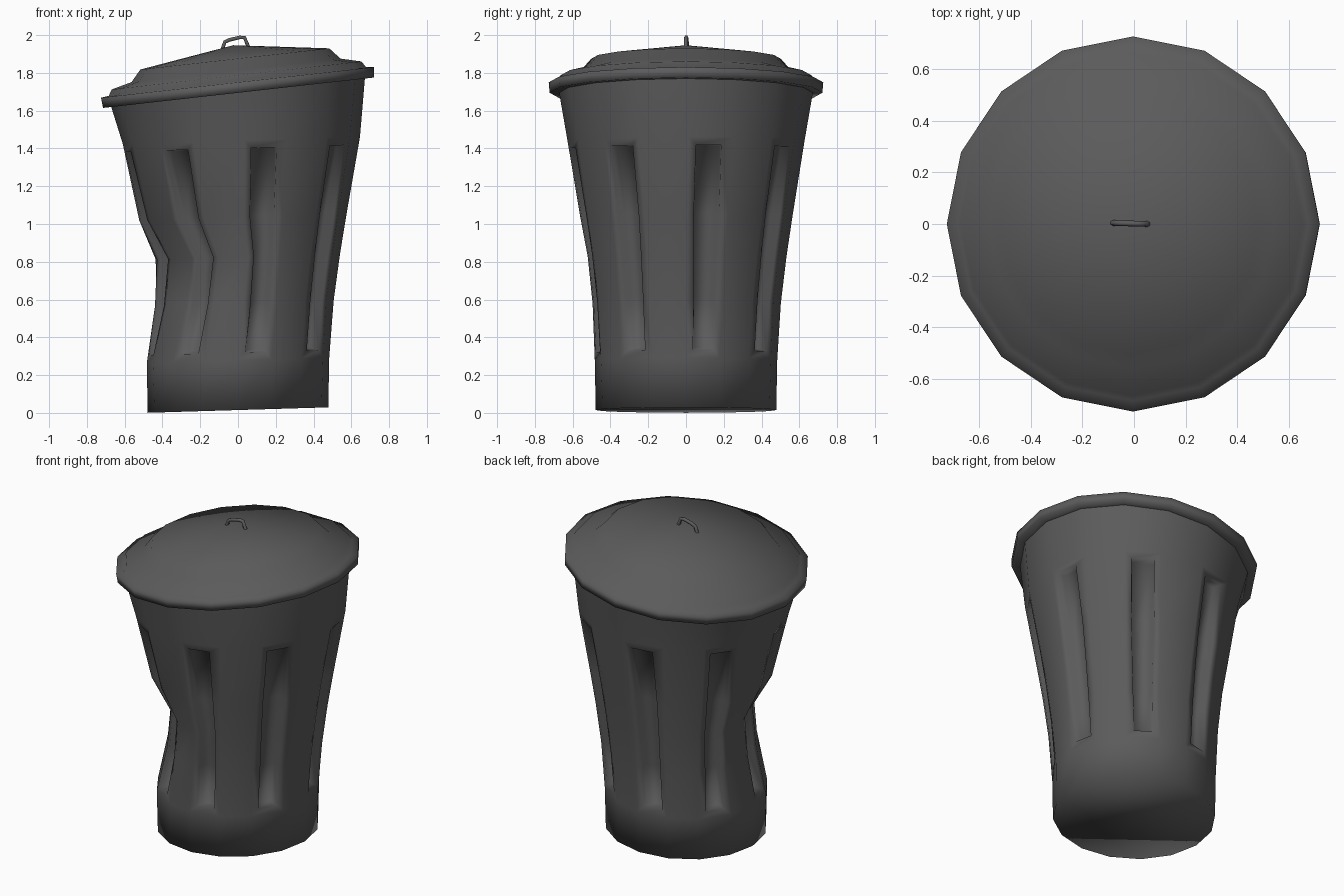
import bpy, bmesh, math
from mathutils import Matrix

if "Cube" in bpy.data.objects:
    bpy.data.objects.remove(bpy.data.objects["Cube"])

N = 16
STEP = 2 * math.pi / N
dark = bpy.data.materials.new("dark_metal")
dark.diffuse_color = (.105, .105, .105, 1)
dark.use_nodes = True
dark.node_tree.nodes["Principled BSDF"].inputs["Base Color"].default_value = dark.diffuse_color


def lathe(bm, profile, close_bottom=False):
    """Spin (radius, z) points into N-sided rings; returns rows of quads."""
    rings = [[bm.verts.new((r * math.cos(STEP * i), r * math.sin(STEP * i), z))
              for i in range(N)] for r, z in profile]
    rows = []
    for a, b in zip(rings, rings[1:]):
        rows.append([bm.faces.new((a[i], a[(i + 1) % N], b[(i + 1) % N], b[i]))
                     for i in range(N)])
    if close_bottom:
        bm.faces.new(rings[0][::-1])
    return rings, rows


def finish(bm, name):
    for f in bm.faces:
        f.smooth = True
    bm.normal_update()
    me = bpy.data.meshes.new(name)
    bm.to_mesh(me)
    bm.free()
    me.materials.append(dark)
    ob = bpy.data.objects.new(name, me)
    bpy.context.collection.objects.link(ob)
    return ob


def lerp_table(table, z):
    for (z0, v0), (z1, v1) in zip(table, table[1:]):
        if z <= z1:
            return v0 + (v1 - v0) * max(0, (z - z0) / (z1 - z0))
    return table[-1][1]


# Can body: tapered rings with eight recessed flutes
bm = bmesh.new()
body_profile = [(.478, 0), (.483, .265), (.502, .57), (.532, .82), (.563, 1.03),
                (.628, 1.44), (.672, 1.698)]
rings, rows = lathe(bm, body_profile, close_bottom=True)
bm.normal_update()
ring_verts = {v for ring in rings for v in ring}
flutes = [rows[r][i] for r in range(1, 5) for i in range(0, N, 2)]
bmesh.ops.inset_region(bm, faces=flutes, thickness=.042, depth=0,
                       use_even_offset=True, use_boundary=True)
bmesh.ops.inset_region(bm, faces=flutes, thickness=.01, depth=-.05,
                       use_even_offset=True, use_boundary=True)

# Keep the flutes nearly constant in width from bottom to top
width = [(.28, 1.1), (1.42, .86)]
for v in bm.verts:
    if v not in ring_verts:
        a = math.atan2(v.co.y, v.co.x) % (2 * math.pi)
        mid = (int(a / STEP) + .5) * STEP
        turn = (a - mid) * (lerp_table(width, v.co.z) - 1)
        v.co = Matrix.Rotation(turn, 3, 'Z') @ v.co

# Dent on the front left, slight lean, and slanted base and mouth
dent = [(.28, 0), (.57, .62), (.82, 1), (1.03, .3), (1.38, 0)]
slant = [(0, .03), (1.44, .03), (1.69, .112)]
lean = [(0, 0), (.28, 0), (1.44, .018), (1.69, 0)]
dent_angle = math.radians(-147)
for v in bm.verts:
    x, y, z = v.co
    d = math.atan2(y, x) - dent_angle
    d = abs((d + math.pi) % (2 * math.pi) - math.pi)
    k = min(1, d / math.radians(94))
    w = math.cos(math.pi / 2 * k) ** 2 * lerp_table(dent, z)
    v.co = (x + .13 * w + lerp_table(lean, z), y + .035 * w,
            z + .015 * (1 - z / 1.69) + x * lerp_table(slant, z))
finish(bm, "can_body")

# Lid: stepped shallow cone, tilted to the left
bm = bmesh.new()
lid_profile = [(.65, 0), (.722, 0), (.727, .055), (.685, .06), (.665, .092),
               (.557, .119), (.503, .18)]
rings, rows = lathe(bm, lid_profile)
apex = bm.verts.new((0, 0, .253))
for i in range(N):
    bm.faces.new((rings[-1][i], rings[-1][(i + 1) % N], apex))
bm.transform(Matrix.Translation((.003, 0, 1.695)) @ Matrix.Rotation(-math.radians(6.4), 4, 'Y'))
finish(bm, "lid")

# Wire handle on the lid
cu = bpy.data.curves.new("lid_handle", 'CURVE')
cu.dimensions = '3D'
cu.bevel_depth = .011
cu.bevel_resolution = 1
cu.use_fill_caps = True
cu.materials.append(dark)
path = [(-.086, 1.915), (-.07, 1.963), (-.045, 1.975), (.01, 1.988), (.035, 1.986), (.056, 1.935)]
sp = cu.splines.new('POLY')
sp.points.add(len(path) - 1)
for i, (x, z) in enumerate(path):
    sp.points[i].co = (x, .004 - .03 * (x + .08), z, 1)
bpy.context.collection.objects.link(bpy.data.objects.new("lid_handle", cu))
